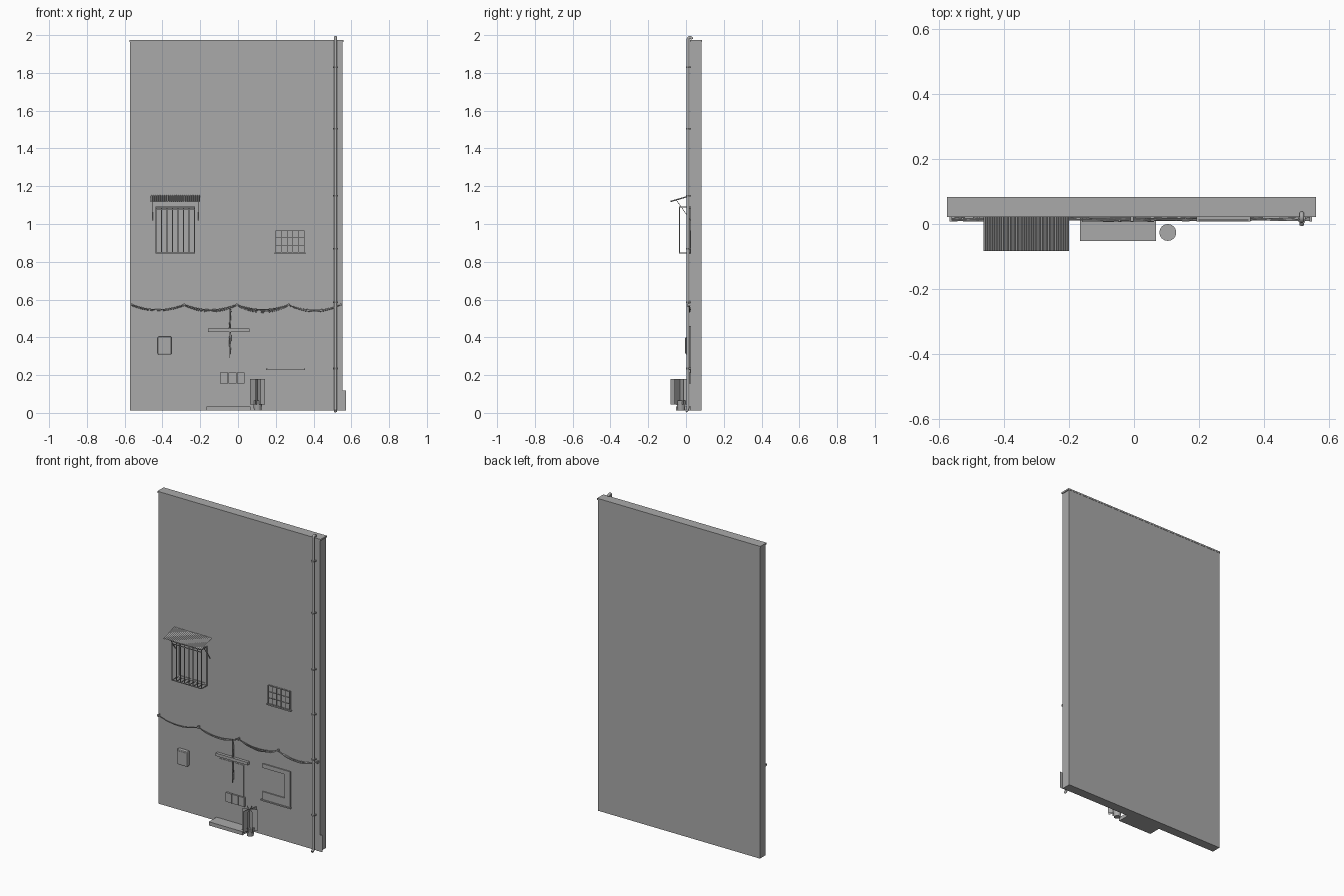
import bpy, bmesh, math, random
from mathutils import Vector

if "Cube" in bpy.data.objects:
    bpy.data.objects.remove(bpy.data.objects["Cube"])

random.seed(4)
FRONT = 0.024          # y of the wall's front face


def material(name, rgb):
    m = bpy.data.materials.new(name)
    m.diffuse_color = (*rgb, 1)
    m.use_nodes = True
    m.node_tree.nodes["Principled BSDF"].inputs["Base Color"].default_value = m.diffuse_color
    return m


GREY = material("plain_grey", (0.4, 0.4, 0.4))


def finish(name, bm, smooth=False):
    me = bpy.data.meshes.new(name)
    bm.normal_update()
    bm.to_mesh(me)
    bm.free()
    me.materials.append(GREY)
    ob = bpy.data.objects.new(name, me)
    bpy.context.collection.objects.link(ob)
    if smooth:
        for p in me.polygons:
            p.use_smooth = True
    return ob


def add_box(bm, x0, x1, y0, y1, z0, z1):
    vs = bmesh.ops.create_cube(bm, size=1)["verts"]
    for v in vs:
        v.co = ((x0 + x1) / 2 + v.co.x * (x1 - x0),
                (y0 + y1) / 2 + v.co.y * (y1 - y0),
                (z0 + z1) / 2 + v.co.z * (z1 - z0))


def boxes(name, *dims):
    bm = bmesh.new()
    for d in dims:
        add_box(bm, *d)
    return finish(name, bm)


def add_tube(bm, pts, r, n=6):
    """Sweep an n-sided ring along a path and cap the ends."""
    pts = [Vector(p) for p in pts]
    rings = []
    for i, p in enumerate(pts):
        t = (pts[min(i + 1, len(pts) - 1)] - pts[max(i - 1, 0)]).normalized()
        ref = Vector((1, 0, 0)) if abs(t.x) < 0.7 else Vector((0, 0, 1))
        u = t.cross(ref).normalized()
        w = t.cross(u)
        rings.append([bm.verts.new(p + r * (math.cos(a) * u + math.sin(a) * w))
                      for a in (2 * math.pi * (k + 0.5) / n for k in range(n))])
    for a, b in zip(rings, rings[1:]):
        for k in range(n):
            bm.faces.new((a[k], a[(k + 1) % n], b[(k + 1) % n], b[k]))
    bm.faces.new(rings[0][::-1])
    bm.faces.new(rings[-1])


def steps(a, b, n):
    return [a + (b - a) * i / (n - 1) for i in range(n)]


# Wall slab and its cap
boxes("wall", (-0.571, 0.554, FRONT, 0.082, 0.012, 1.966))
boxes("wall_cap", (-0.575, 0.559, FRONT - 0.003, 0.0835, 1.964, 1.974))

# Corrugated awning
bm = bmesh.new()
n = 49
rows = []
for y, z in ((FRONT, 1.151), (-0.083, 1.12)):
    rows.append([bm.verts.new((x, y, z + (0.0025 if i % 2 else -0.0025)))
                 for i, x in enumerate(steps(-0.462, -0.2, n))])
for i in range(n - 1):
    bm.faces.new((rows[0][i], rows[1][i], rows[1][i + 1], rows[0][i + 1]))
awning = finish("window_awning", bm)
sol = awning.modifiers.new("thickness", "SOLIDIFY")
sol.thickness = 0.002

# Awning struts
bm = bmesh.new()
for x in (-0.452, -0.21):
    add_tube(bm, [(x, -0.05, 1.125), (x, FRONT, 1.02)], 0.002, 4)
finish("awning_struts", bm)

# Large window: frame, sashes and pane
wx0, wx1, wz0, wz1 = -0.434, -0.23, 0.848, 1.085
y0 = FRONT - 0.008
boxes("large_window_frame",
      (wx0, wx0 + 0.012, y0, FRONT, wz0, wz1), (wx1 - 0.012, wx1, y0, FRONT, wz0, wz1),
      (wx0, wx1, y0, FRONT, wz0, wz0 + 0.012), (wx0, wx1, y0, FRONT, wz1 - 0.012, wz1),
      (-0.339, -0.325, y0, FRONT, wz0, wz1))
boxes("large_window_pane", (wx0, wx1, FRONT - 0.003, FRONT, wz0, wz1))

# Projecting window cage of bars
bm = bmesh.new()
r = 0.002
for x in steps(wx0, wx1, 8):
    add_box(bm, x - r, x + r, -0.036, -0.032, 0.844, 1.09)
for z in (0.846, 1.075, 1.09):
    add_box(bm, wx0 - r, wx1 + r, -0.036, -0.032, z - r, z + r)
for x in steps(wx0, wx1, 8):
    for z in (0.846, 1.09):
        add_box(bm, x - r, x + r, -0.036, FRONT, z - r, z + r)
finish("window_cage", bm)

# Small window: pane, grid of bars and sill
boxes("small_window_pane", (0.2, 0.35, FRONT - 0.003, FRONT, 0.848, 0.965))
bm = bmesh.new()
for x in steps(0.2, 0.35, 6):
    add_box(bm, x - 0.0015, x + 0.0015, 0.011, 0.014, 0.848, 0.966)
for z in steps(0.85, 0.965, 4):
    add_box(bm, 0.198, 0.352, 0.011, 0.014, z - 0.0015, z + 0.0015)
finish("small_window_bars", bm)
boxes("small_window_sill", (0.192, 0.358, 0.008, FRONT, 0.842, 0.849))

# Sagging cable bundle hung from pegs
pegs = [-0.563, -0.285, -0.006, 0.268, 0.543]
bm = bmesh.new()
for strand in range(5):
    path = []
    y = 0.011 + 0.002 * strand
    for a, b in zip(pegs, pegs[1:]):
        sag = random.uniform(0.024, 0.038)
        for t in steps(0, 1, 11)[:-1]:
            path.append((a + (b - a) * t, y + random.uniform(-0.002, 0.002),
                         0.574 - strand * 0.0015 - sag * 4 * t * (1 - t)))
    path.append((pegs[-1], y, 0.573))
    add_tube(bm, path, 0.0022, 5)
finish("cable_bundle", bm, True)
bm = bmesh.new()
for x in pegs:
    add_box(bm, x - 0.004, x + 0.004, 0.007, FRONT, 0.566, 0.579)
finish("cable_pegs", bm)

# Drop cables beside the door
bm = bmesh.new()
for k, (top, low) in enumerate(((0.565, 0.29), (0.55, 0.33), (0.54, 0.31))):
    add_tube(bm, [(-0.044 + 0.003 * k + random.uniform(-0.002, 0.002),
                   0.008 + 0.002 * k, z) for z in steps(top, low, 9)], 0.002, 5)
finish("drop_cables", bm, True)

# Meter box with bevelled edges and a lid
meter = boxes("meter_box", (-0.425, -0.352, -0.002, FRONT, 0.308, 0.404))
bev = meter.modifiers.new("bevel", "BEVEL")
bev.width = 0.006
bev.segments = 2
boxes("meter_lid", (-0.417, -0.36, -0.004, 0.0, 0.316, 0.396))

# Door lintel, door panels and letter boxes
boxes("door_lintel", (-0.16, 0.062, 0.006, FRONT, 0.428, 0.446))
boxes("door_panels", (-0.145, 0.025, FRONT - 0.003, FRONT, 0.356, 0.412),
      (-0.072, 0.025, FRONT - 0.003, FRONT, 0.214, 0.36))
boxes("letter_boxes", *[(x, x + 0.041, 0.012, FRONT, 0.156, 0.214)
                        for x in (-0.094, -0.05, -0.006)])

# Three-sided shop window surround and sill
boxes("shop_window_surround", (0.157, 0.35, FRONT - 0.007, FRONT, 0.434, 0.46),
      (0.312, 0.35, FRONT - 0.007, FRONT, 0.232, 0.44),
      (0.157, 0.32, FRONT - 0.007, FRONT, 0.232, 0.285))
boxes("shop_window_sill", (0.147, 0.355, 0.012, FRONT, 0.228, 0.236))

# Door step
boxes("door_step", (-0.166, 0.067, -0.052, FRONT, 0.012, 0.035))

# Plant pot with crossed flat leaf cards
bm = bmesh.new()
vs = bmesh.ops.create_cone(bm, cap_ends=True, segments=16, radius1=0.019,
                           radius2=0.026, depth=0.053)["verts"]
bmesh.ops.translate(bm, verts=vs, vec=(0.104, -0.026, 0.0385))
pot = finish("plant_pot", bm)
bm = bmesh.new()
for dx, dy in ((0.04, 0.02), (0.04, -0.03), (0.012, 0.051), (-0.018, 0.05)):
    bm.faces.new([bm.verts.new((0.104 + s * dx, -0.032 + s * dy, z))
                  for s, z in ((-1, 0.045), (1, 0.045), (1, 0.18), (-1, 0.18))])
finish("plant_leaves", bm)

# Flat grass card at the wall's right foot
bm = bmesh.new()
bm.faces.new([bm.verts.new((x, FRONT - 0.002, z)) for x, z in
              ((0.535, 0.012), (0.572, 0.012), (0.572, 0.118), (0.535, 0.118))])
finish("grass_card", bm)

# Drain pipe hooked over the wall top, with clamps
px, py = 0.516, 0.01
bm = bmesh.new()
hook = [(px, 0.0205 - 0.0105 * math.cos(a), 1.978 + 0.0105 * math.sin(a))
        for a in steps(0, math.pi, 7)]
add_tube(bm, [(px, -0.002, 0.009), (px, 0.007, 0.014), (px, py, 0.024)] + hook, 0.008, 8)
finish("drain_pipe", bm, True)
bm = bmesh.new()
for z in (0.235, 0.585, 0.868, 1.15, 1.505, 1.83):
    add_tube(bm, [(px, py, z - 0.004), (px, py, z + 0.004)], 0.0105, 8)
    add_box(bm, px - 0.012, px + 0.012, 0.016, FRONT, z - 0.004, z + 0.004)
finish("pipe_clamps", bm)

# Keep hard edges on the smooth parts
bpy.ops.object.select_all(action="DESELECT")
for name in ("drain_pipe", "cable_bundle", "drop_cables"):
    bpy.data.objects[name].select_set(True)
bpy.context.view_layer.objects.active = bpy.data.objects["drain_pipe"]
bpy.ops.object.shade_smooth_by_angle(angle=math.radians(50))
